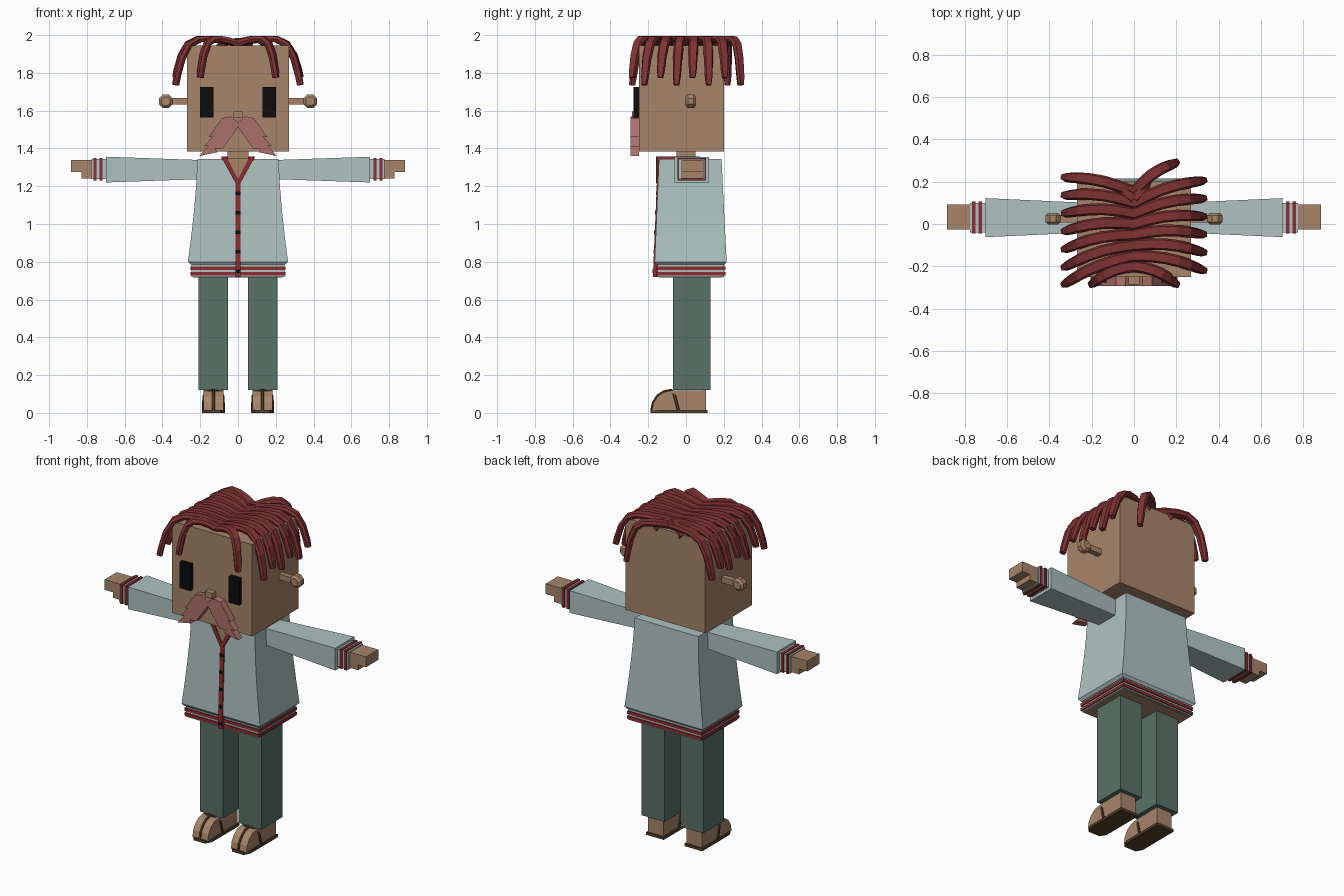
import bpy, bmesh, math
from mathutils import Vector

if "Cube" in bpy.data.objects:
    bpy.data.objects.remove(bpy.data.objects["Cube"], do_unlink=True)


def material(name, red, green, blue):
    colour = (red, green, blue, 1)
    mat = bpy.data.materials.new(name)
    mat.use_nodes = True
    mat.diffuse_color = colour
    mat.node_tree.nodes["Principled BSDF"].inputs["Base Color"].default_value = colour
    return mat


SKIN = material("skin tan", .39, .235, .144)
SHIRT = material("pale blue cloth", .42, .54, .53)
TROUSERS = material("dark green cloth", .1, .17, .14)
HAIR = material("dark red hair", .22, .032, .034)
MOUSTACHE = material("pink brown hair", .41, .165, .147)
TRIM = material("red trim", .26, .027, .032)
BLACK = material("black", .004, .004, .004)
LEATHER = material("brown leather", .09, .053, .021)


def loft(name, mat, rings):
    """Skin a closed solid over rings that all have the same point count."""
    bm = bmesh.new()
    loops = [[bm.verts.new(point) for point in ring] for ring in rings]
    for lower, upper in zip(loops, loops[1:]):
        for i in range(len(lower)):
            bm.faces.new((lower[i - 1], lower[i], upper[i], upper[i - 1]))
    bm.faces.new(loops[0])
    bm.faces.new(loops[-1])
    bmesh.ops.recalc_face_normals(bm, faces=bm.faces)
    mesh = bpy.data.meshes.new(name)
    bm.to_mesh(mesh)
    bm.free()
    mesh.materials.append(mat)
    part = bpy.data.objects.new(name, mesh)
    bpy.context.collection.objects.link(part)
    return part


def rect(z, x, y):
    """Horizontal rectangle at height z."""
    return [(x[0], y[0], z), (x[1], y[0], z), (x[1], y[1], z), (x[0], y[1], z)]


def box(name, mat, x, y, z):
    return loft(name, mat, [rect(level, x, y) for level in z])


def front_plate(name, mat, outline, y):
    """Extrude an xz outline along y."""
    return loft(name, mat, [[(px, depth, pz) for px, pz in outline] for depth in y])


def sweep(name, mat, path, side, width, thick, taper=0):
    """Flat chamfered strip along a path; side is its width direction."""
    path = [Vector(p) for p in path]
    last = len(path) - 1
    rings = []
    for i, p in enumerate(path):
        along = path[min(i + 1, last)] - path[max(i - 1, 0)]
        up = side.cross(along).normalized() * thick / 2
        half = side * (width - taper * (i / last) ** 4) / 2
        inner = half * .7
        rings.append([p + half, p + inner + up, p - inner + up,
                      p - half, p - inner - up, p + inner - up])
    return loft(name, mat, rings)


def mirrored(part):
    mod = part.modifiers.new("other side", "MIRROR")
    mod.use_mirror_merge = False


# Head, neck and face
box("head", SKIN, x=(-.27, .27), y=(-.25, .2), z=(1.385, 1.945))
box("neck", SKIN, x=(-.055, .055), y=(-.05, .05), z=(1.3, 1.4))
box("nose", SKIN, x=(-.025, .025), y=(-.285, -.24), z=(1.56, 1.595))
mirrored(box("eyes", BLACK, x=(.13, .2), y=(-.277, -.24), z=(1.565, 1.725)))

# Moustache half with a saw-toothed outer edge
outline = [(0, 1.54), (.04, 1.57), (.085, 1.56)]
for k in range(3):
    outline += [(.155 + .025 * k, 1.46 - .05 * k), (.132 + .025 * k, 1.465 - .05 * k)]
outline[-1] = (.11, 1.38)
outline += [(.12, 1.4), (.08, 1.4), (.03, 1.47), (0, 1.515)]
mirrored(front_plate("moustache", MOUSTACHE, outline, y=(-.293, -.249)))

# Ears: stalk with an eight-sided knob
mirrored(box("ear_stalks", SKIN, x=(.26, .36), y=(.008, .042), z=(1.633, 1.667)))
corners = [math.pi * (k + .5) / 4 for k in range(8)]
mirrored(loft("ear_knobs", SKIN, [
    [(.382 + r * math.cos(a), .025 + depth, 1.65 + r * math.sin(a)) for a in corners]
    for depth, r in ((-.028, .025), (-.015, .039), (.015, .039), (.028, .025))]))

# Sleeves widening from shoulder to wrist
rings = []
for k in range(3):
    y, z, half_y, half_z = .03, 1.288, .068 + .012 * k, .05 + .009 * k
    rings.append([(.18 + .26 * k, y + a * half_y, z + b * half_z)
                  for a, b in ((-1, -1), (1, -1), (1, 1), (-1, 1))])
mirrored(loft("sleeves", SHIRT, rings))

# Striped cuffs and hands
mirrored(box("cuffs", SHIRT, x=(.69, .775), y=(-.04, .1), z=(1.237, 1.343)))
for x in (.717, .748):
    mirrored(box("cuff_stripes", TRIM, x=(x, x + .016), y=(-.046, .106), z=(1.231, 1.349)))
mirrored(box("hands", SKIN, x=(.77, .883), y=(-.025, .092), z=(1.275, 1.338)))
mirrored(box("thumbs", SKIN, x=(.77, .828), y=(-.025, .092), z=(1.242, 1.28)))

# Trouser legs
mirrored(box("trouser_legs", TROUSERS, x=(.053, .208), y=(-.07, .13), z=(.12, .73)))


def toe_arc(radius):
    """Quarter round from the toe tip up to the instep, as yz points."""
    angles = [math.pi / 2 * k / 4 for k in range(5)]
    return [(-.08 - radius * math.cos(a), .012 + radius * 1.06 * math.sin(a)) for a in angles]


# Feet and sandals
foot_x = .13
profile = toe_arc(.1) + [(.105, .12), (.105, .012)]
mirrored(loft("feet", SKIN, [[(x, y, z) for y, z in profile]
                             for x in (foot_x - .052, foot_x + .052)]))
half = [(.06, .115), (.06, -.15), (.04, -.188)]
outline = half + [(-x, y) for x, y in reversed(half)]
mirrored(loft("sandal_soles", LEATHER, [[(foot_x + x, y, z) for x, y in outline] for z in (0, .016)]))
arch = []
for k in range(7):
    c, s = math.cos(math.pi * k / 6), math.sin(math.pi * k / 6)
    arch.append((foot_x + .057 * math.copysign(abs(c) ** .5, c), -.04 - .04 * s, .012 + .11 * abs(s) ** .5))
mirrored(sweep("sandal_straps", LEATHER, arch, Vector((0, 1, 0)), width=.016, thick=.01))
thong = [(foot_x, y, z) for y, z in toe_arc(.104)]
mirrored(sweep("sandal_thongs", LEATHER, thong, Vector((1, 0, 0)), width=.014, thick=.01))


def shirt_front(z):
    """Depth of the sloping shirt front at height z."""
    return -.143 - .042 * (1.345 - z)


# Shirt body flaring towards the hem, with a tucked lower lip
rings = [rect(.785, (-.25, .25), (-.155, .205))]
for k in range(5):
    drop = 1 - k / 4
    z = 1.345 - .545 * drop
    half_x = .215 + .05 * drop ** 1.5
    rings.append(rect(z, (-half_x, half_x), (shirt_front(z), .188 + .027 * drop)))
loft("shirt_body", SHIRT, rings)

# Open neck and collar trim
front_plate("chest_opening", SKIN, [(-.07, 1.348), (.07, 1.348), (0, 1.225)], y=(-.152, -.03))
lapel = [(.062, 1.358), (.09, 1.358), (.012, 1.215), (0, 1.215), (0, 1.237)]
mirrored(front_plate("collar_front", TRIM, lapel, y=(-.158, -.14)))
mirrored(box("collar_sides", TRIM, x=(.062, .088), y=(-.15, .07), z=(1.335, 1.358)))
box("collar_back", TRIM, x=(-.088, .088), y=(.055, .075), z=(1.335, 1.358))

# Striped hem with skin underside
box("hem", SHIRT, x=(-.246, .246), y=(-.152, .202), z=(.72, .79))
box("hem_underside", SKIN, x=(-.235, .235), y=(-.142, .192), z=(.716, .73))
for z in (.727, .757):
    box("hem_stripe", TRIM, x=(-.252, .252), y=(-.158, .208), z=(z, z + .018))

# Button strip down the front
loft("button_strip", TRIM, [rect(z, (-.014, .014), (shirt_front(z) - .006, -.13)) for z in (.72, 1.23)])
for k in range(5):
    z = .75 + .103 * k
    y = shirt_front(z) - .009
    box("button", BLACK, x=(-.012, .012), y=(y, y + .012), z=(z - .009, z + .009))

# Hair locks combed from the centre parting, those on the right set further forward
for side in (-1, 1):
    for i in range(8):
        root = Vector((0, .15 - .05 * i, 0))
        tip_y = max((.29 if side > 0 else .22) - .085 * i, -.285)
        reach = .2 if i == 7 or tip_y > .25 else .33
        run = Vector((side * reach, tip_y, 0)) - root
        across = Vector((-run.y, run.x, 0)).normalized() * side
        fall = .25 - .04 * (i % 2)
        path = []
        for k in range(8):
            f = math.sin(math.pi / 2 * k / 7)
            height = 1.985 - fall * f ** 8 - .03 * (1 - f) ** 3
            path.append(root + run * f + across * .02 * math.sin(math.pi * f) + Vector((0, 0, height)))
        sweep("hair_lock", HAIR, path, across, width=.056, thick=.032, taper=.026)

# Short locks at the back of the parting
for x in (-.11, .07):
    run = Vector((x, .08, 0))
    across = Vector((-run.y, run.x, 0)).normalized()
    path = [Vector((0, .12, 1.97 - .04 * f ** 3)) + run * f for f in (0, .5, .8, 1)]
    sweep("back_lock", HAIR, path, across, width=.045, thick=.028, taper=.015)
